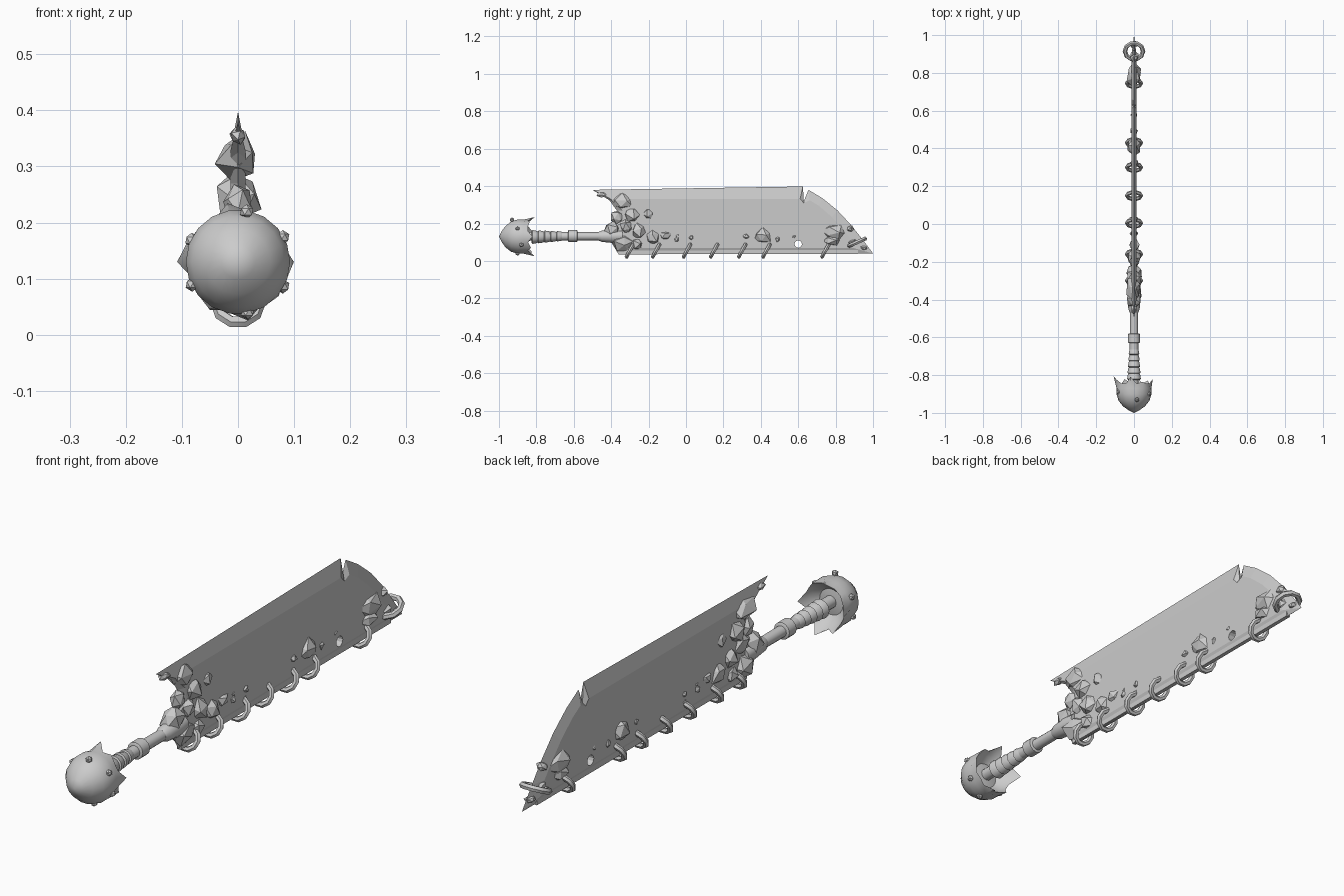
import bpy, bmesh, math, random
from mathutils import Vector, Matrix, noise

if "Cube" in bpy.data.objects:
    bpy.data.objects.remove(bpy.data.objects["Cube"])

random.seed(7)
steel = bpy.data.materials.new("grey steel")
steel.diffuse_color = (0.6, 0.6, 0.6, 1)
steel.use_nodes = True
steel.node_tree.nodes["Principled BSDF"].inputs["Base Color"].default_value = steel.diffuse_color


def finish(name, bm, smooth=None):
    bmesh.ops.recalc_face_normals(bm, faces=bm.faces)
    me = bpy.data.meshes.new(name)
    bm.to_mesh(me)
    bm.free()
    me.materials.append(steel)
    ob = bpy.data.objects.new(name, me)
    bpy.context.collection.objects.link(ob)
    if smooth:
        bpy.ops.object.select_all(action='DESELECT')
        ob.select_set(True)
        bpy.context.view_layer.objects.active = ob
        bpy.ops.object.shade_smooth_by_angle(angle=math.radians(smooth))
    return ob


def lathe(name, profile, z, sides=12, smooth=40):
    """Closed tube along y from (y, radius) pairs."""
    bm = bmesh.new()
    rings = [[bm.verts.new((r * math.cos(a), y, z + r * math.sin(a)))
              for a in (2 * math.pi * i / sides for i in range(sides))]
             for y, r in profile]
    for a, b in zip(rings, rings[1:]):
        for i in range(sides):
            j = (i + 1) % sides
            bm.faces.new((a[i], a[j], b[j], b[i]))
    bm.faces.new(rings[0])
    bm.faces.new(rings[-1])
    return finish(name, bm, smooth)


# Blade: sharp outer outline and thicker inner outline, (y, z) pairs
outer = [(-0.50, 0.38), (0.625, 0.398), (0.63, 0.32), (0.655, 0.38), (0.73, 0.335),
         (0.81, 0.27), (0.88, 0.195), (0.94, 0.12), (1.0, 0.04), (-0.36, 0.035),
         (-0.40, 0.10), (-0.43, 0.17), (-0.36, 0.21), (-0.37, 0.27), (-0.41, 0.325)]
inner = [(-0.40, 0.33), (0.61, 0.332), (0.63, 0.31), (0.66, 0.325), (0.71, 0.295),
         (0.78, 0.235), (0.84, 0.17), (0.88, 0.12), (0.90, 0.068), (-0.34, 0.068),
         (-0.37, 0.11), (-0.40, 0.165), (-0.33, 0.215), (-0.34, 0.27), (-0.39, 0.315)]
bm = bmesh.new()
rim = [bm.verts.new((0, y, z)) for y, z in outer]
for side in (-1, 1):
    flat = [bm.verts.new((side * 0.013, y, z)) for y, z in inner]
    bm.faces.new(flat)
    for i in range(len(rim)):
        j = (i + 1) % len(rim)
        bm.faces.new((rim[i], rim[j], flat[j], flat[i]))
blade = finish("blade", bm)

# Round hole through the blade
bm = bmesh.new()
bmesh.ops.create_cone(bm, cap_ends=True, segments=12, radius1=0.02, radius2=0.02, depth=0.2,
                      matrix=Matrix.Translation((0, 0.60, 0.09)) @ Matrix.Rotation(math.pi / 2, 4, 'Y'))
cutter = finish("hole_cutter", bm)
cutter.hide_render = True
cutter.hide_viewport = True
cut = blade.modifiers.new("hole", 'BOOLEAN')
cut.operation = 'DIFFERENCE'
cut.solver = 'EXACT'
cut.object = cutter

# Spine strip along the bottom edge
bm = bmesh.new()
bmesh.ops.create_cube(bm, size=1, matrix=Matrix.Translation((0, 0.28, 0.052)) @ Matrix.Diagonal((0.016, 1.28, 0.03, 1)))
finish("spine_strip", bm)

# Handle: shaft, wrapped grip, band and collar
lathe("handle_shaft", [(-0.90, 0.024), (-0.36, 0.021)], 0.132)
for i in range(5):
    y, r = -0.825 + i * 0.033, 0.037 - i * 0.0022
    lathe("grip_wrap", [(y, r - 0.006), (y + 0.004, r), (y + 0.026, r - 0.004), (y + 0.036, r - 0.009)], 0.128 + 0.001 * i)
lathe("handle_band", [(-0.63, 0.028), (-0.627, 0.033), (-0.583, 0.033), (-0.58, 0.028)], 0.133)
lathe("handle_collar", [(-0.47, 0.022), (-0.45, 0.03), (-0.39, 0.036), (-0.34, 0.03)], 0.132)

# Pommel: dome with a jagged rim and a hollow back
bm = bmesh.new()
sides, rings = 18, []
spikes = {0: .03, 3: .012, 5: .045, 8: .025, 9: .05, 12: .03, 14: .045, 16: .02}
steps = [(-0.985, 0.03), (-0.965, 0.058), (-0.935, 0.082), (-0.90, 0.093), (-0.87, 0.092),
         (-0.845, 0.086), (-0.865, 0.075), (-0.885, 0.05), (-0.88, 0.02)]
for k, (y, r) in enumerate(steps):
    ring = []
    for i in range(sides):
        a = 2 * math.pi * i / sides
        s = spikes.get(i, 0) if k == 5 else 0
        rr = r + s * 0.45
        ring.append(bm.verts.new((rr * math.cos(a), y + s * 0.8, 0.13 + rr * math.sin(a))))
    rings.append(ring)
for a, b in zip(rings, rings[1:]):
    for i in range(sides):
        j = (i + 1) % sides
        bm.faces.new((a[i], a[j], b[j], b[i]))
nose = bm.verts.new((0, -1.0, 0.13))
for i in range(sides):
    bm.faces.new((nose, rings[0][i], rings[0][(i + 1) % sides]))
bm.faces.new(rings[-1])
finish("pommel", bm, 45)

# Small studs on the pommel
for a, y in ((0.5, -0.90), (-0.5, -0.88), (1.4, -0.93), (2.7, -0.89), (3.6, -0.9), (4.9, -0.9)):
    bm = bmesh.new()
    bmesh.ops.create_icosphere(bm, subdivisions=1, radius=0.013,
                               matrix=Matrix.Translation((0.091 * math.cos(a), y, 0.13 + 0.091 * math.sin(a))))
    finish("pommel_stud", bm)


# Rings hooked through the lower edge
def hoop(y, z, R, r, tilt):
    bm = bmesh.new()
    n, m = 10, 6
    turn = Matrix.Translation((0, y, z)) @ Matrix.Rotation(tilt, 4, 'X')
    vs = [[bm.verts.new(turn @ Vector(((R + r * math.cos(b)) * math.cos(a), r * math.sin(b),
                                       (R + r * math.cos(b)) * math.sin(a))))
           for b in (2 * math.pi * j / m for j in range(m))]
          for a in (2 * math.pi * i / n for i in range(n))]
    for i in range(n):
        for j in range(m):
            p, q = (i + 1) % n, (j + 1) % m
            bm.faces.new((vs[i][j], vs[p][j], vs[p][q], vs[i][q]))
    finish("ring", bm, 50)


for y in (-0.30, -0.16, 0.005, 0.15, 0.30, 0.43, 0.745):
    hoop(y, 0.055, 0.038, 0.011, -0.5)
hoop(0.915, 0.10, 0.048, 0.012, -1.15)


# Rough lumps of rock crusted over the blade: y, z, half width, half length, half height
def rock(y, z, hx, hy, hz):
    bm = bmesh.new()
    bmesh.ops.create_icosphere(bm, subdivisions=1, radius=1)
    spin = Matrix.Rotation(random.uniform(0, 6.28), 4, 'X')
    for v in bm.verts:
        p = spin @ v.co * random.uniform(0.75, 1.12)
        v.co = (p.x * hx, y + p.y * hy, z + p.z * hz)
    finish("rock", bm)


for lump in ((-0.45, .355, .018, .035, .018), (-0.34, .315, .042, .075, .045), (-0.37, .23, .03, .04, .045),
             (-0.29, .245, .042, .05, .05), (-0.20, .25, .03, .035, .033), (-0.40, .165, .042, .05, .05),
             (-0.32, .185, .045, .045, .05), (-0.25, .16, .05, .045, .045), (-0.34, .10, .05, .06, .055),
             (-0.26, .09, .04, .04, .04), (-0.18, .125, .048, .045, .05), (-0.11, .135, .035, .035, .03),
             (-0.05, .115, .025, .02, .02), (-0.05, .135, .02, .015, .012), (0.025, .125, .025, .018, .018),
             (0.025, .095, .02, .015, .012), (0.32, .13, .025, .022, .018), (0.41, .13, .042, .05, .048),
             (0.49, .115, .025, .02, .025), (0.58, .13, .022, .015, .015), (0.79, .155, .045, .075, .05),
             (0.78, .11, .04, .05, .03), (0.88, .17, .022, .025, .02), (0.89, .10, .025, .03, .02),
             (0.95, .07, .022, .025, .015)):
    rock(*lump)
